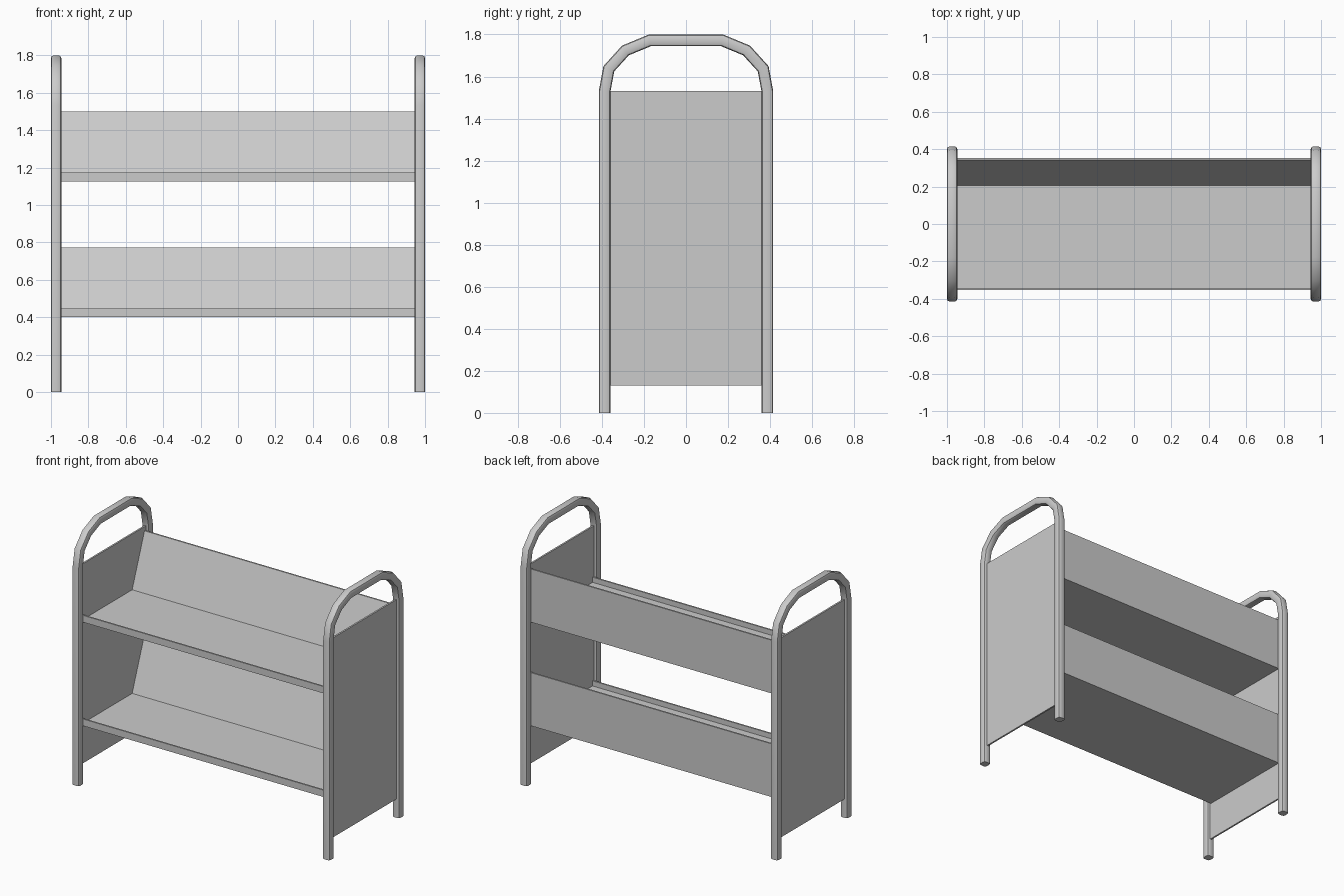
import bpy, bmesh, math
from mathutils import Vector

if "Cube" in bpy.data.objects:
    bpy.data.objects.remove(bpy.data.objects["Cube"])


def finish(bm, name, smooth=False):
    bmesh.ops.recalc_face_normals(bm, faces=bm.faces)
    mesh = bpy.data.meshes.new(name)
    bm.to_mesh(mesh)
    bm.free()
    obj = bpy.data.objects.new(name, mesh)
    bpy.context.collection.objects.link(obj)
    if smooth:
        bpy.ops.object.select_all(action='DESELECT')
        obj.select_set(True)
        bpy.context.view_layer.objects.active = obj
        bpy.ops.object.shade_smooth_by_angle(angle=math.radians(35))
    return obj


def skin(name, rings, smooth=False):
    """Join rings of points into a closed, capped solid."""
    bm = bmesh.new()
    rows = [[bm.verts.new(p) for p in ring] for ring in rings]
    n = len(rows[0])
    for a, b in zip(rows, rows[1:]):
        for i in range(n):
            j = (i + 1) % n
            bm.faces.new((a[i], a[j], b[j], b[i]))
    bm.faces.new(rows[0])
    bm.faces.new(rows[-1])
    return finish(bm, name, smooth)


def rounded_square(half, radius, steps=3):
    pts = []
    for k in range(4):
        mid = math.radians(45 + 90 * k)
        cx = math.copysign(half - radius, math.cos(mid))
        cy = math.copysign(half - radius, math.sin(mid))
        for s in range(steps):
            a = math.radians(90 * k + 90 * s / (steps - 1))
            pts.append((cx + radius * math.cos(a), cy + radius * math.sin(a)))
    return pts


def tube_rings(path, section, x):
    """Sweep a section along a (y, z) path with mitred joints."""
    path = [Vector(p) for p in path]
    rings = []
    for i, p in enumerate(path):
        d_in = (p - path[max(i - 1, 0)]) if i else path[1] - p
        d_out = (path[i + 1] - p) if i < len(path) - 1 else d_in
        d_in, d_out = d_in.normalized(), d_out.normalized()
        t = (d_in + d_out).normalized()
        normal = Vector((-t.y, t.x)) / t.dot(d_in)
        rings.append([(x + u, p.x + normal.x * v, p.y + normal.y * v)
                      for u, v in section])
    return rings


# Half of the hooped frame centreline, mirrored to the other leg
half_path = [(0.387, 0), (0.387, 1.53), (0.367, 1.637), (0.288, 1.724), (0.172, 1.772)]
hoop_path = half_path + [(-y, z) for y, z in reversed(half_path)]
section = rounded_square(0.0275, 0.014)

for side, sx in (("left", -1), ("right", 1)):
    # Bent tube forming both legs and the handle
    skin(side + "_tube_frame", tube_rings(hoop_path, section, sx * 0.9725), True)
    # Flat end panel between the legs
    outline = [(-0.365, 0.13), (0.365, 0.13), (0.365, 1.53), (-0.365, 1.53)]
    skin(side + "_end_panel",
         [[(sx * x, y, z) for y, z in outline] for x in (0.965, 0.977)])

# Trough shelves: low front lip, flat floor, leaning back with upright rear
profile = [(-0.353, 0), (0.353, 0), (0.353, 0.373), (0.342, 0.373),
           (0.205, 0.012), (-0.342, 0.012), (-0.342, 0.048), (-0.353, 0.048)]
for name, base in (("lower_shelf", 0.40), ("upper_shelf", 1.127)):
    skin(name, [[(x, y, base + z) for y, z in profile] for x in (-0.966, 0.966)])
